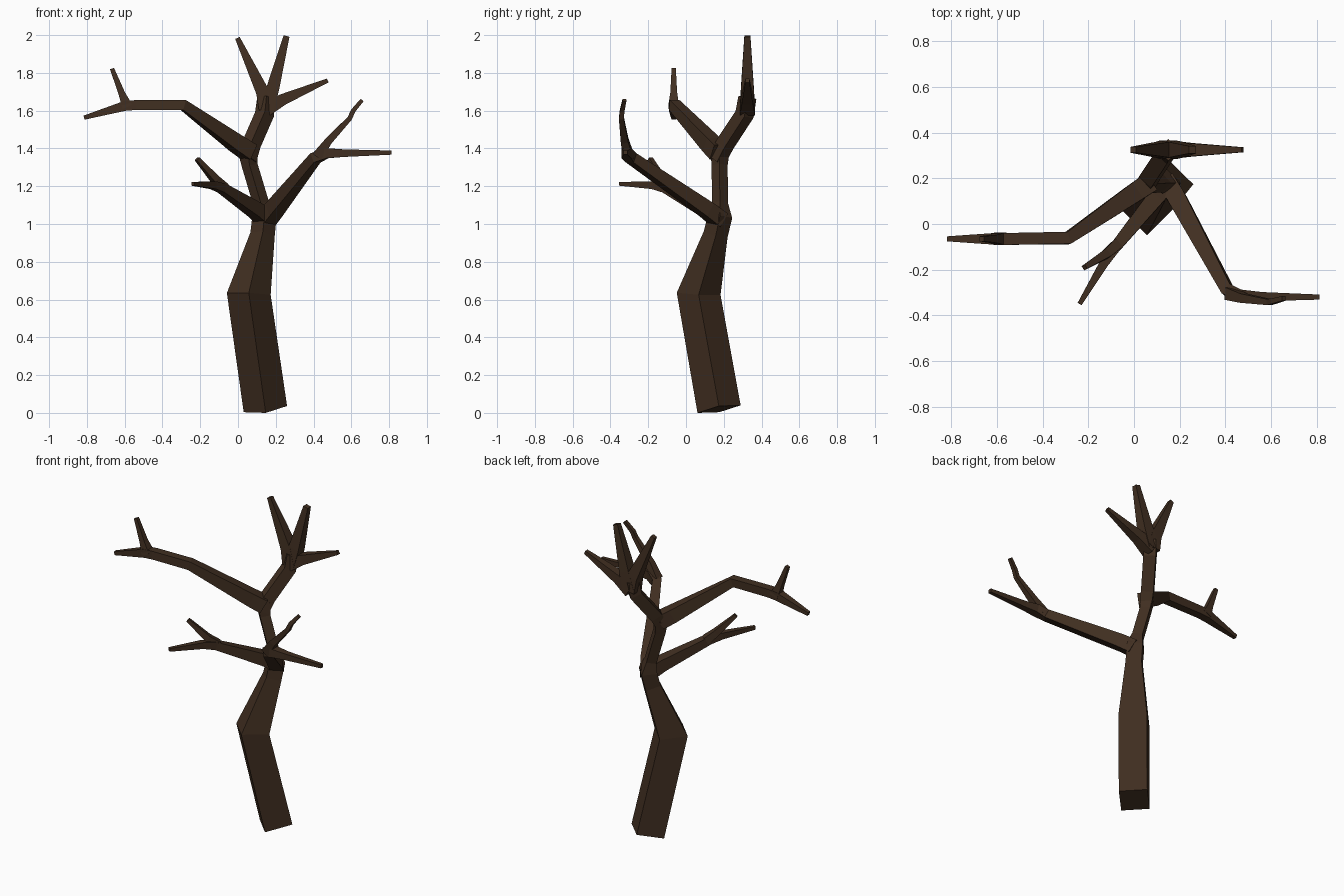
import bpy, bmesh
from mathutils import Vector

bark = bpy.data.materials.new("bark")
bark.diffuse_color = (0.052, 0.028, 0.015, 1)


def limb(name, pts, side=None):
    """Square-section limb through (x, y, z, half_width) points."""
    P = [Vector(p[:3]) for p in pts]
    bm = bmesh.new()
    rings = []
    for i, p in enumerate(P):
        t = Vector()
        if i > 0:
            t += (p - P[i - 1]).normalized()
        if i < len(P) - 1:
            t += (P[i + 1] - p).normalized()
        t.normalize()
        s = Vector(side) if side else t.cross(Vector((0, 0, 1)))
        u = (s - t * s.dot(t)).normalized()
        v = t.cross(u)
        h = pts[i][3]
        rings.append([bm.verts.new(p + u * a * h + v * b * h)
                      for a, b in ((1, 1), (-1, 1), (-1, -1), (1, -1))])
    for a, b in zip(rings, rings[1:]):
        for k in range(4):
            n = (k + 1) % 4
            bm.faces.new((a[k], a[n], b[n], b[k]))
    bm.faces.new(rings[0][::-1])
    bm.faces.new(rings[-1])
    bmesh.ops.recalc_face_normals(bm, faces=bm.faces)
    me = bpy.data.meshes.new(name)
    bm.to_mesh(me)
    bm.free()
    me.materials.append(bark)
    ob = bpy.data.objects.new(name, me)
    bpy.context.collection.objects.link(ob)


diag, deep = (1, -1, 0), (0, 1, 0)

# Trunk, bending twice, then the crown stem
limb("trunk", [(0.145, 0.175, 0.02, 0.082), (0.057, 0.067, 0.63, 0.082),
               (0.13, 0.157, 0.945, 0.046), (0.14, 0.18, 1.04, 0.046),
               (0.122, 0.18, 1.11, 0.030), (0.062, 0.178, 1.31, 0.030),
               (0.05, 0.18, 1.39, 0.036)], diag)
limb("crown_stem", [(0.05, 0.165, 1.34, 0.034), (0.07, 0.205, 1.42, 0.036),
                    (0.14, 0.31, 1.58, 0.036), (0.15, 0.325, 1.67, 0.034)], diag)

# Crown twigs
hub = (0.15, 0.325, 1.61, 0.040)
limb("crown_twig_left", [hub, (0.13, 0.325, 1.70, 0.035), (-0.003, 0.325, 1.985, 0.013)], deep)
limb("crown_twig_middle", [hub, (0.185, 0.325, 1.72, 0.034), (0.257, 0.325, 1.995, 0.016)], deep)
limb("crown_twig_right", [hub, (0.24, 0.325, 1.66, 0.030), (0.475, 0.325, 1.76, 0.011)], deep)

# Upper left branch
limb("upper_left_branch", [(0.06, 0.175, 1.38, 0.044), (0.0, 0.135, 1.42, 0.042),
                           (-0.29, -0.062, 1.63, 0.027), (-0.54, -0.065, 1.63, 0.026),
                           (-0.60, -0.065, 1.625, 0.026), (-0.815, -0.065, 1.563, 0.011)])
limb("upper_left_twig", [(-0.585, -0.065, 1.62, 0.028), (-0.615, -0.065, 1.69, 0.018),
                         (-0.667, -0.065, 1.823, 0.011)], deep)

# Right branch
limb("right_branch", [(0.145, 0.18, 1.02, 0.042), (0.19, 0.11, 1.075, 0.040),
                      (0.41, -0.29, 1.35, 0.027), (0.47, -0.315, 1.375, 0.027),
                      (0.56, -0.318, 1.375, 0.020), (0.813, -0.32, 1.378, 0.011)])
limb("right_twig", [(0.42, -0.305, 1.36, 0.027), (0.48, -0.325, 1.44, 0.020),
                    (0.592, -0.342, 1.56, 0.013), (0.61, -0.338, 1.60, 0.012),
                    (0.656, -0.326, 1.655, 0.010)], deep)

# Lower left branch
limb("lower_left_branch", [(0.145, 0.18, 1.03, 0.042), (0.09, 0.11, 1.075, 0.037),
                           (-0.085, -0.105, 1.19, 0.024), (-0.13, -0.17, 1.205, 0.020),
                           (-0.238, -0.35, 1.213, 0.010)])
limb("lower_left_twig", [(-0.075, -0.09, 1.19, 0.024), (-0.12, -0.13, 1.235, 0.020),
                         (-0.217, -0.19, 1.345, 0.011)])
